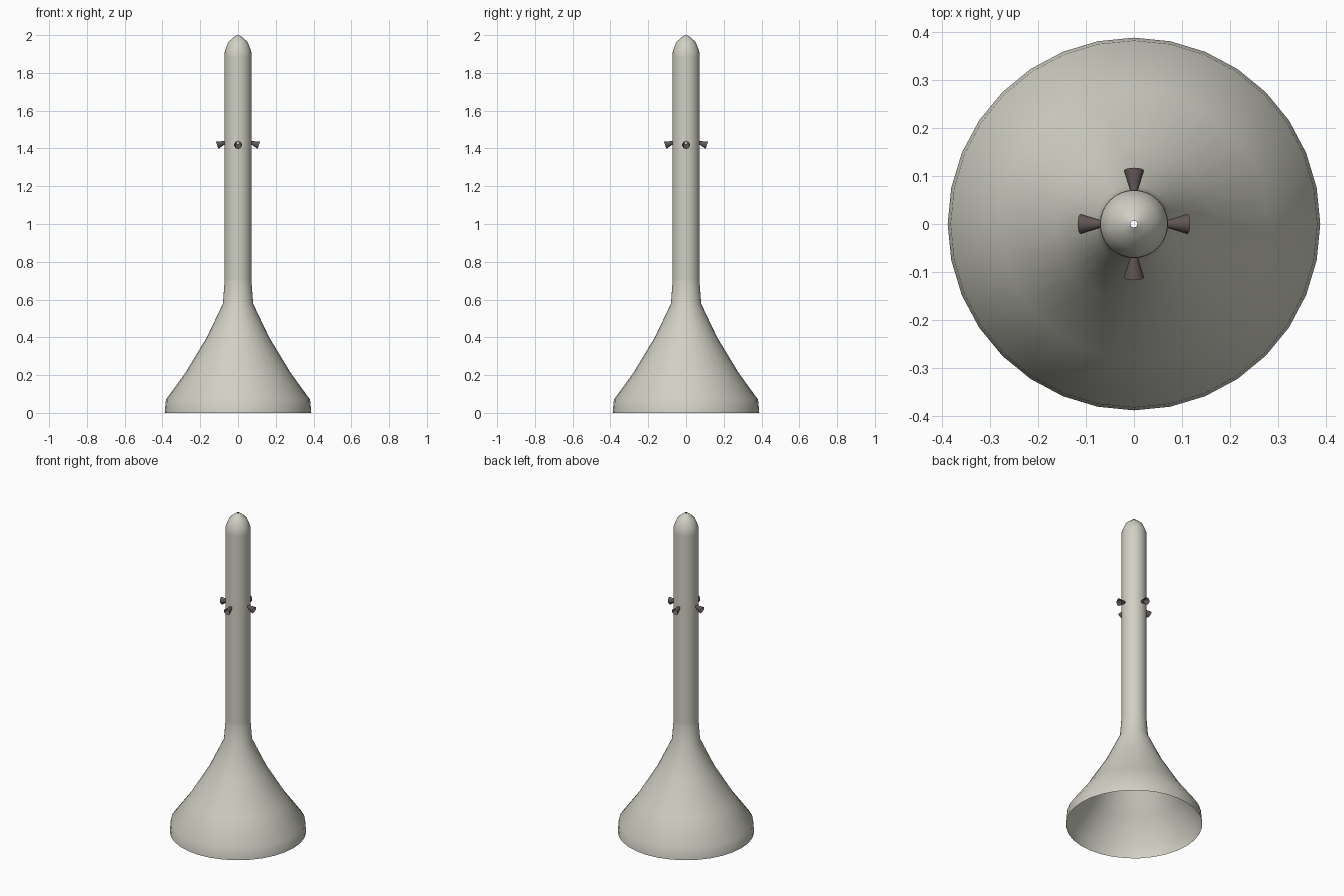
import bpy, math
from mathutils import Matrix, Vector

cube = bpy.data.objects.get("Cube")
if cube:
    bpy.data.objects.remove(cube, do_unlink=True)


def material(name, color):
    m = bpy.data.materials.new(name)
    m.use_nodes = True
    m.diffuse_color = (*color, 1)
    m.node_tree.nodes["Principled BSDF"].inputs["Base Color"].default_value = (*color, 1)
    return m


WHITE = material("warm white", (0.64, 0.63, 0.56))
BROWN = material("dark brown metal", (0.12, 0.095, 0.09))


def lathe(name, profile, mat, sides=32, matrix=Matrix()):
    """Open shell of revolution around z from (radius, height) pairs."""
    verts, faces = [], []
    for r, z in profile:
        for i in range(sides):
            a = math.tau * i / sides
            verts.append(matrix @ Vector((r * math.cos(a), r * math.sin(a), z)))
    for k in range(len(profile) - 1):
        for i in range(sides):
            j = (i + 1) % sides
            a, b = k * sides, (k + 1) * sides
            faces.append((a + i, a + j, b + j, b + i))
    mesh = bpy.data.meshes.new(name)
    mesh.from_pydata(verts, [], faces)
    mesh.materials.append(mat)
    obj = bpy.data.objects.new(name, mesh)
    bpy.context.collection.objects.link(obj)
    bpy.ops.object.select_all(action='DESELECT')
    bpy.context.view_layer.objects.active = obj
    obj.select_set(True)
    bpy.ops.object.shade_smooth_by_angle(angle=math.radians(45))
    return obj


# Flared skirt, open underneath
R = 0.071
lathe("flared_skirt", [(0.388, 0), (0.382, 0.07), (0.28, 0.21), (0.165, 0.40),
                       (0.08, 0.578), (R, 0.70)], WHITE)

# Stacked tower sections
levels = [0.70, 1.04, 1.43, 1.68, 1.89]
for n, (low, high) in enumerate(zip(levels, levels[1:]), 1):
    lathe(f"tower_section_{n}", [(R, low), (R, high)], WHITE)

# Nose with a small vent at the tip
lathe("nose", [(R, 1.89), (R - 0.001, 1.915), (0.05, 1.965), (0.025, 1.987),
               (0.007, 2.0)], WHITE)

# Four small nozzles around the tower, tilted slightly downward
for n in range(4):
    place = (Matrix.Rotation(n * math.pi / 2, 4, 'Z')
             @ Matrix.Translation((0.066, 0, 1.432))
             @ Matrix.Rotation(math.radians(108), 4, 'Y'))
    lathe(f"nozzle_{n + 1}", [(0.007, 0), (0.014, 0.024), (0.021, 0.047)],
          BROWN, 16, place)
